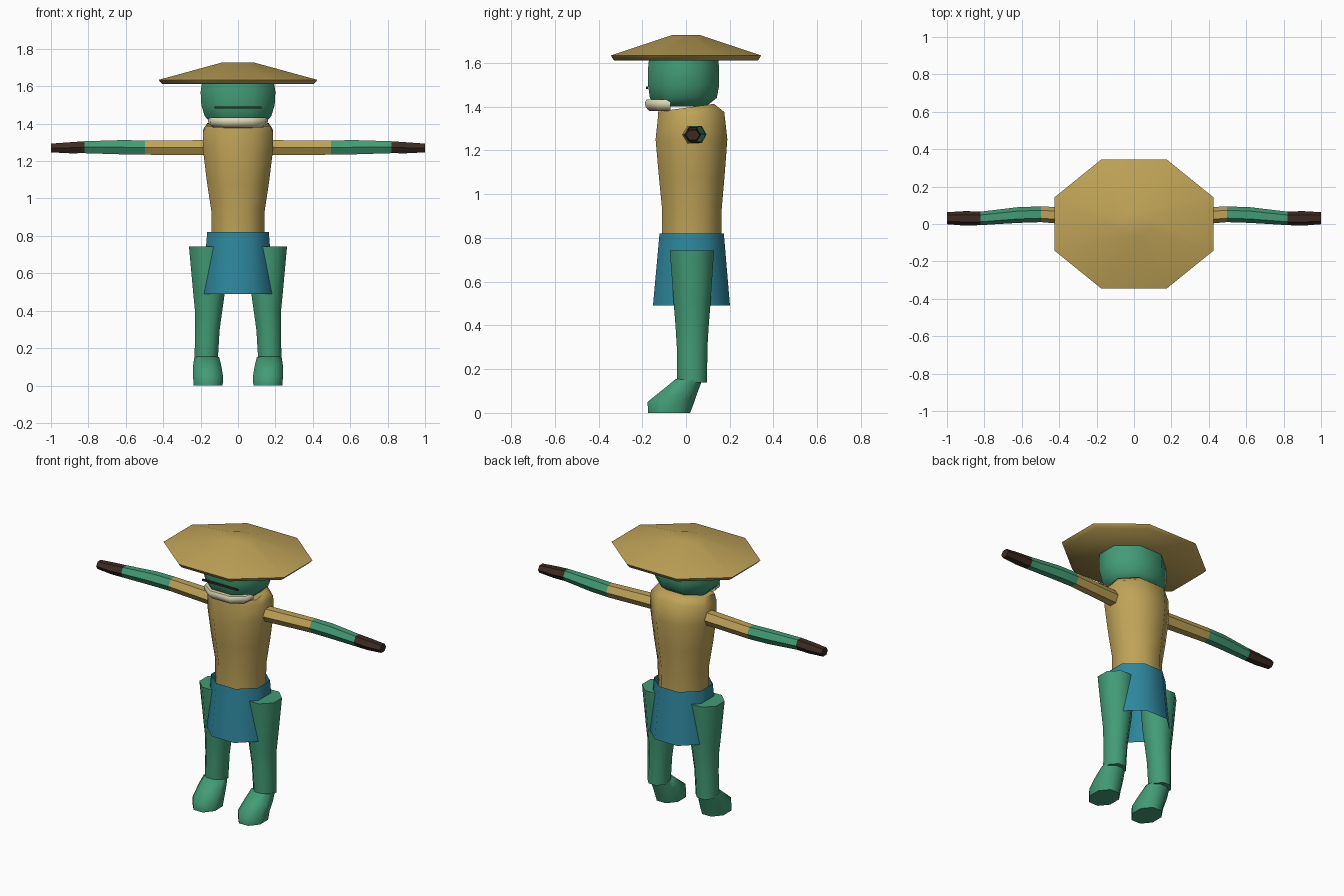
import bpy, bmesh
from math import sin, cos, pi, radians

old = bpy.data.objects.get("Cube")
if old:
    bpy.data.objects.remove(old, do_unlink=True)


def material(name, rgb):
    m = bpy.data.materials.new(name)
    m.use_nodes = True
    m.diffuse_color = (*rgb, 1)
    m.node_tree.nodes["Principled BSDF"].inputs["Base Color"].default_value = (*rgb, 1)
    return m


GREEN = material("skin green", (0.055, 0.33, 0.18))
TAN = material("straw tan", (0.52, 0.365, 0.095))
BLUE = material("cloth blue", (0.027, 0.24, 0.34))
BROWN = material("dark brown", (0.045, 0.024, 0.016))
CREAM = material("bone cream", (0.73, 0.69, 0.46))


def finish(bm, name, mats):
    bmesh.ops.recalc_face_normals(bm, faces=bm.faces)
    mesh = bpy.data.meshes.new(name)
    bm.to_mesh(mesh)
    bm.free()
    mesh.polygons.foreach_set("use_smooth", [True] * len(mesh.polygons))
    mesh.set_sharp_from_angle(angle=radians(55))
    for m in mats:
        mesh.materials.append(m)
    ob = bpy.data.objects.new(name, mesh)
    bpy.context.collection.objects.link(ob)
    return ob


def loft(name, rings, mats, sides=8, flat=True, axis="z", side=1, caps=True, rule=None):
    """Each ring: centre a, centre b, position on axis, half sizes a and b, tilt."""
    bm = bmesh.new()
    loops = []
    grow = 1 / cos(pi / sides) if flat else 1
    for ca, cb, pos, ra, rb, *tilt in rings:
        loop = []
        for i in range(sides):
            t = 2 * pi * (i + 0.5 * flat) / sides
            a, b = ra * grow * cos(t), rb * grow * sin(t)
            w = pos + (tilt[0] * b if tilt else 0)
            co = (ca + a, cb + b, w) if axis == "z" else (w, ca + a, cb + b)
            loop.append(bm.verts.new((co[0] * side, co[1], co[2])))
        loops.append(loop)
    for k in range(len(loops) - 1):
        lo, hi = loops[k], loops[k + 1]
        for i in range(sides):
            j = (i + 1) % sides
            f = bm.faces.new((lo[i], lo[j], hi[j], hi[i]))
            f.material_index = rule(k) if rule else 0
    if caps:
        bm.faces.new(loops[0][::-1])
        end = bm.faces.new(loops[-1])
        end.material_index = rule(len(loops)) if rule else 0
    return finish(bm, name, mats)


# Torso, with the top sloping up to the back
loft("torso", [
    (0, 0.026, 0.78, 0.14, 0.135),
    (0, 0.027, 0.93, 0.142, 0.136),
    (0, 0.026, 1.08, 0.165, 0.150),
    (0, 0.025, 1.25, 0.186, 0.164),
    (0, 0.023, 1.36, 0.188, 0.152, 0.1),
    (0, 0.0, 1.395, 0.165, 0.128, 0.14),
], [TAN])

# Skirt, open at the hem
loft("skirt", [
    (0, 0.025, 0.49, 0.19, 0.176),
    (0, 0.026, 0.82, 0.165, 0.147),
], [BLUE], caps=False)

# Head
loft("head", [
    (0, -0.02, 1.40, 0.14, 0.11),
    (0, -0.012, 1.44, 0.178, 0.153),
    (0, -0.011, 1.50, 0.196, 0.163),
    (0, -0.011, 1.57, 0.2, 0.163),
    (0, -0.011, 1.62, 0.192, 0.158),
], [GREEN])

# Wide straw hat
loft("hat", [
    (0, 0, 1.612, 0.405, 0.33),
    (0, 0, 1.634, 0.425, 0.344),
    (0, 0, 1.727, 0.085, 0.065),
], [TAN])

# Eye slit plate
bm = bmesh.new()
bmesh.ops.create_cube(bm, size=1)
for v in bm.verts:
    v.co = (v.co.x * 0.25, v.co.y * 0.009 - 0.179, v.co.z * 0.011 + 1.487)
finish(bm, "eye_slit", [BROWN])

# Jaw: half-octagon plate with a narrower underside
bm = bmesh.new()
half = [(0.16, -0.07), (0.15, -0.13), (0.075, -0.187)]
outline = half + [(-x, y) for x, y in reversed(half)]
levels = [(1.38, 0.84), (1.4, 0.99), (1.42, 1), (1.432, 0.95)]
rows = [[bm.verts.new((x * s, -0.07 + (y + 0.07) * s, z)) for x, y in outline]
        for z, s in levels]
for lo, hi in zip(rows, rows[1:]):
    for i in range(len(outline)):
        j = (i + 1) % len(outline)
        bm.faces.new((lo[i], lo[j], hi[j], hi[i]))
bm.faces.new(rows[0])
bm.faces.new(rows[-1])
finish(bm, "jaw", [CREAM])

for side, word in ((1, "left"), (-1, "right")):
    # Arm: sleeve, forearm, then hand
    loft(word + "_arm", [
        (0.028, 1.272, 0.12, 0.05, 0.046),
        (0.052, 1.272, 0.497, 0.042, 0.044),
        (0.048, 1.274, 0.62, 0.042, 0.044),
        (0.03, 1.274, 0.82, 0.036, 0.037),
        (0.03, 1.271, 0.9, 0.039, 0.034),
        (0.031, 1.27, 1.0, 0.032, 0.027),
    ], [TAN, GREEN, BROWN], sides=6, flat=False, axis="x", side=side,
        rule=lambda k: 0 if k < 1 else 1 if k < 3 else 2)
    # Leg
    loft(word + "_leg", [
        (0.17, 0.028, 0.138, 0.062, 0.068),
        (0.164, 0.028, 0.3, 0.066, 0.07),
        (0.157, 0.028, 0.4, 0.073, 0.076),
        (0.155, 0.028, 0.5, 0.085, 0.084),
        (0.157, 0.027, 0.742, 0.105, 0.101),
    ], [GREEN], side=side)
    # Foot, leaning forward to the toe
    loft(word + "_foot", [
        (0.16, -0.077, 0, 0.078, 0.096),
        (0.16, -0.069, 0.05, 0.08, 0.107),
        (0.165, -0.022, 0.105, 0.075, 0.076, -0.1),
        (0.167, 0.013, 0.15, 0.066, 0.059, -0.1),
    ], [GREEN], side=side)
